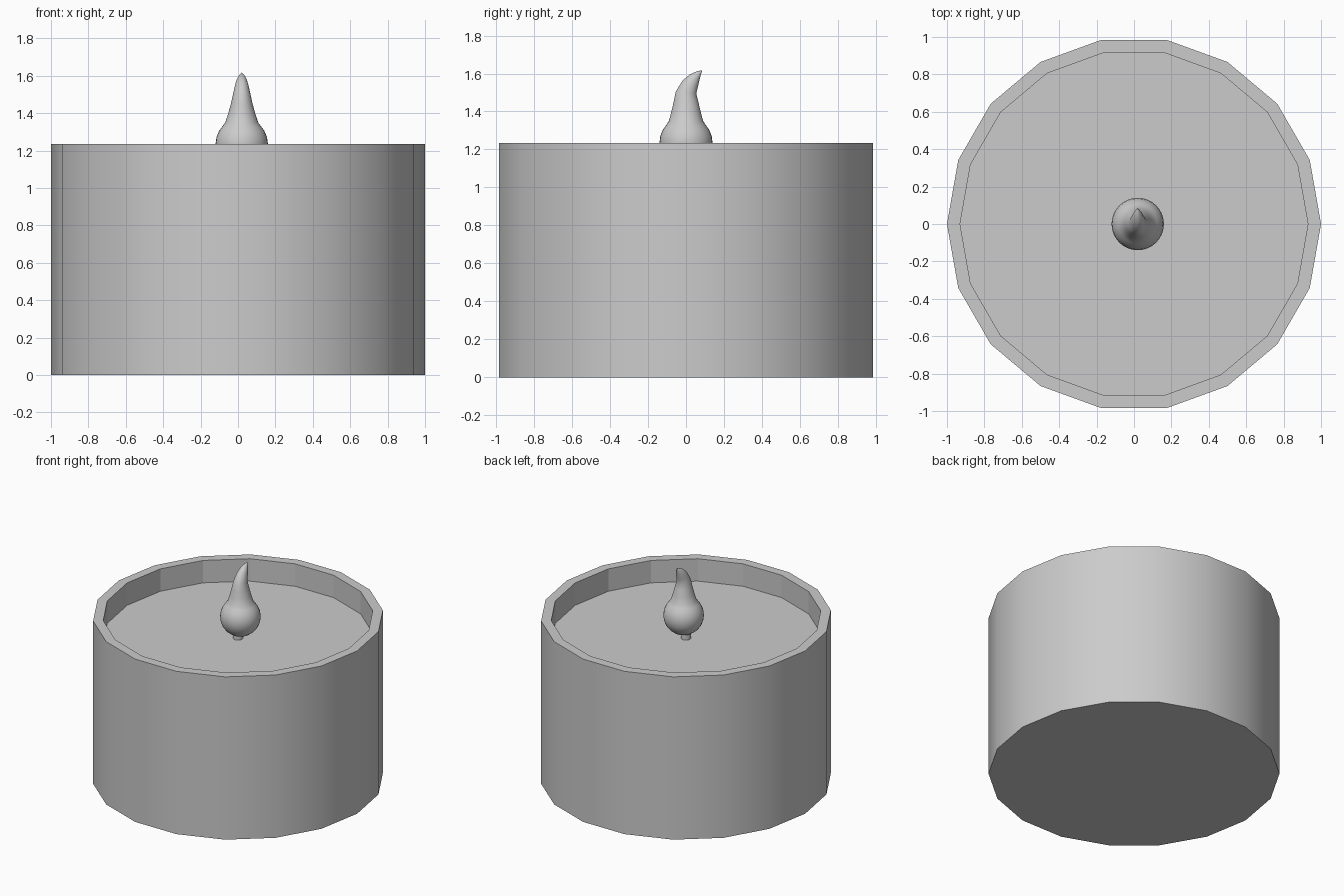
import bpy, bmesh
from math import sin, cos, pi, radians

if "Cube" in bpy.data.objects:
    bpy.data.objects.remove(bpy.data.objects["Cube"])


def skin(name, rings, smooth_bands):
    """Bridge vertex rings bottom to top and cap both ends."""
    bm = bmesh.new()
    loops = [[bm.verts.new(p) for p in ring] for ring in rings]
    n = len(loops[0])
    for k, (a, b) in enumerate(zip(loops, loops[1:])):
        for i in range(n):
            j = (i + 1) % n
            f = bm.faces.new((a[i], a[j], b[j], b[i]))
            f.smooth = k in smooth_bands
    bm.faces.new(loops[0][::-1])
    bm.faces.new(loops[-1])
    me = bpy.data.meshes.new(name)
    bm.to_mesh(me)
    bm.free()
    ob = bpy.data.objects.new(name, me)
    bpy.context.collection.objects.link(ob)
    return ob


def ring(n, r, z, x=0, y=0, tilt=0, ry=None):
    """Circle around (x, y, z), tipped about the x axis by tilt degrees."""
    t = radians(tilt)
    ry = r if ry is None else ry
    out = []
    for i in range(n):
        a = 2 * pi * i / n
        v = ry * sin(a)
        out.append((x + r * cos(a), y + v * cos(t), z + v * sin(t)))
    return out


# Candle body: 18-sided, smooth outside, recessed top with faceted lip
skin("candle_body",
     [ring(18, 1.0, 0), ring(18, 1.0, 1.235), ring(18, 0.93, 1.235), ring(18, 0.93, 1.065)],
     {0})

# Wick stub
skin("wick", [ring(16, 0.035, 1.06), ring(16, 0.035, 1.14)], {0})

# Flame bulb: lower part of a sphere, then a neck that leans back to a tip
R, zc, fx = 0.14, 1.235, 0.02
rings = []
for d in (-86, -75, -60, -45, -30, -15, 0, 15, 30, 42):
    a = radians(d)
    rings.append(ring(32, R * cos(a), zc + R * sin(a), fx))
# each row: y, z, radius across x, radius along y, tilt
for y, z, rx, ry, tilt in [
    (0.0, 1.350, 0.088, 0.090, 0),
    (0.0, 1.400, 0.072, 0.077, 0),
    (0.0, 1.450, 0.058, 0.065, 0),
    (0.0, 1.500, 0.047, 0.054, -5),
    (0.022, 1.545, 0.037, 0.044, -25),
    (0.046, 1.578, 0.027, 0.030, -38),
    (0.068, 1.602, 0.013, 0.014, -45),
    (0.083, 1.615, 0.002, 0.002, -45),
]:
    rings.append(ring(32, rx, z, fx, y, tilt, ry))
skin("flame", rings, set(range(len(rings))))
